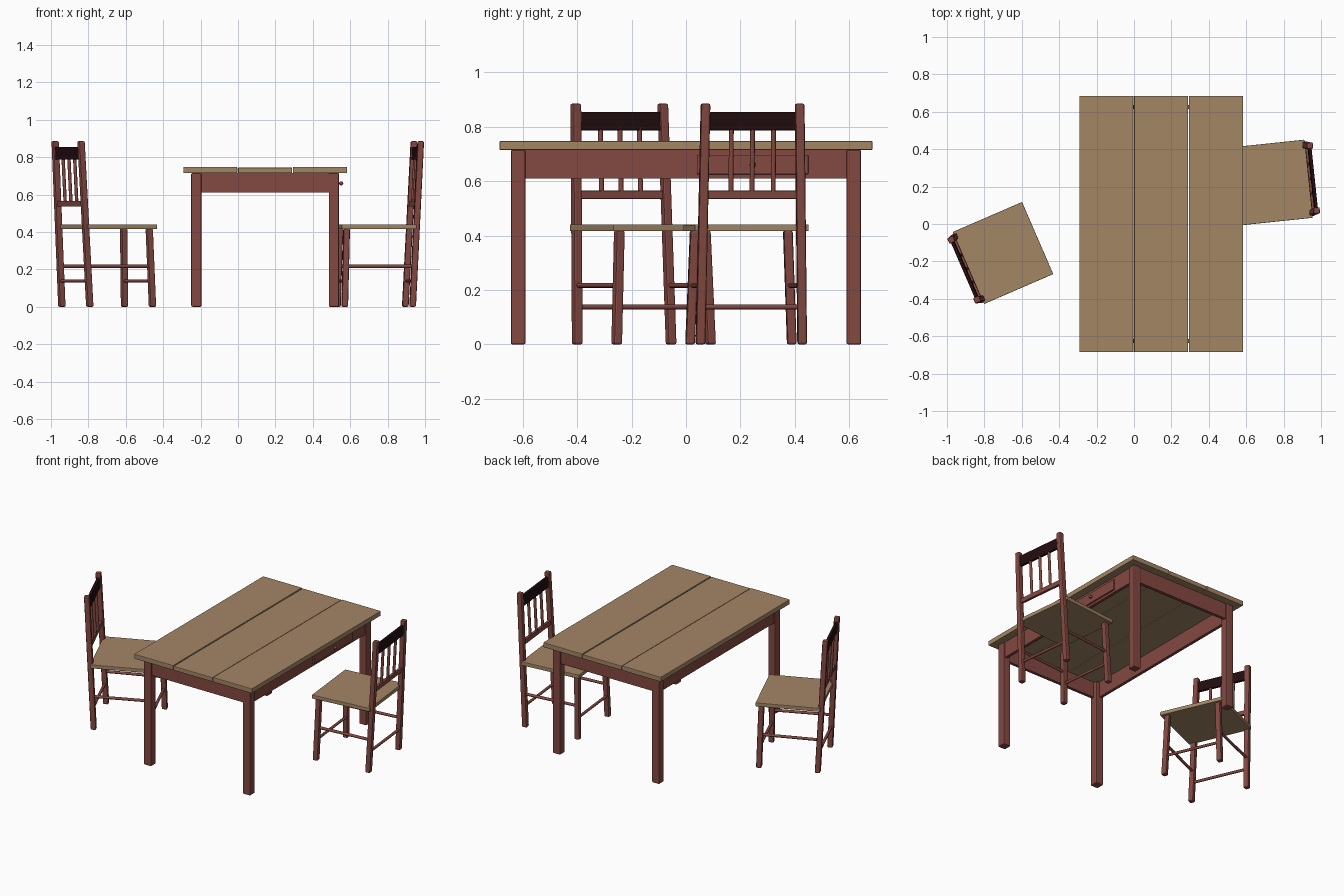
import bpy, bmesh, math
from mathutils import Matrix, Vector

cube = bpy.data.objects.get("Cube")
if cube:
    bpy.data.objects.remove(cube, do_unlink=True)


def material(name, rgb):
    m = bpy.data.materials.new(name)
    m.use_nodes = True
    m.diffuse_color = (*rgb, 1)
    bsdf = next(n for n in m.node_tree.nodes if n.type == 'BSDF_PRINCIPLED')
    bsdf.inputs["Base Color"].default_value = (*rgb, 1)
    return m


WOOD = material("tan wood", (0.37, 0.24, 0.13))
RED = material("red brown paint", (0.23, 0.066, 0.053))
DARK = material("dark brown", (0.016, 0.004, 0.005))


def finish(name, bm, mat, place, bevel=0.0):
    mesh = bpy.data.meshes.new(name)
    bmesh.ops.recalc_face_normals(bm, faces=bm.faces[:])
    bm.to_mesh(mesh)
    bm.free()
    mesh.materials.append(mat)
    ob = bpy.data.objects.new(name, mesh)
    bpy.context.collection.objects.link(ob)
    ob.matrix_world = place
    if bevel:
        mod = ob.modifiers.new("Bevel", 'BEVEL')
        mod.width = bevel
        mod.segments = 2
    return ob


def beam(name, low, high, size, mat, place=Matrix(), bevel=0.003):
    """Upright box of section size, leaning from the low to the high point."""
    bm = bmesh.new()
    bmesh.ops.create_cube(bm, size=1)
    low, high = Vector(low), Vector(high)
    for v in bm.verts:
        base = high if v.co.z > 0 else low
        v.co = base + Vector((v.co.x * size[0], v.co.y * size[1], 0))
    return finish(name, bm, mat, place, bevel)


def rod(name, a, b, radius, mat, place=Matrix()):
    """Round bar between two points."""
    a, b = Vector(a), Vector(b)
    bm = bmesh.new()
    turn = (b - a).to_track_quat('Z', 'Y').to_matrix().to_4x4()
    bmesh.ops.create_cone(bm, cap_ends=True, segments=12, radius1=radius, radius2=radius,
                          depth=(b - a).length,
                          matrix=Matrix.Translation((a + b) / 2) @ turn)
    ob = finish(name, bm, mat, place)
    for p in ob.data.polygons:
        p.use_smooth = len(p.vertices) == 4
    return ob


def block(name, lo, hi, mat, bevel=0.003):
    cx, cy = (lo[0] + hi[0]) / 2, (lo[1] + hi[1]) / 2
    return beam(name, (cx, cy, lo[2]), (cx, cy, hi[2]),
                (hi[0] - lo[0], hi[1] - lo[1]), mat, bevel=bevel)


# Table: three planks, four legs, aprons
MID_X, LEG_X, LEG_Y = 0.145, 0.368, 0.617
for i, side in enumerate(("right", "middle", "left")):
    x = MID_X + (i - 1) * 0.293
    top = 0.744 if side == "middle" else 0.747
    block(side + "_table_plank", (x - 0.1445, -0.685, 0.715), (x + 0.1445, 0.685, top), WOOD)
for sx, side in ((-1, "right"), (1, "left")):
    x = MID_X + sx * LEG_X
    for sy, end in ((-1, "front"), (1, "back")):
        beam(f"{end}_{side}_table_leg", (x, sy * LEG_Y, 0), (x, sy * LEG_Y, 0.715),
             (0.054, 0.054), RED, bevel=0.006)
    ax = x + sx * 0.008
    block(side + "_table_apron", (ax - 0.01, -LEG_Y, 0.61), (ax + 0.01, LEG_Y, 0.715), RED, 0)
for sy, end in ((-1, "front"), (1, "back")):
    y = sy * (LEG_Y + 0.008)
    block(end + "_table_apron", (MID_X - LEG_X, y - 0.01, 0.61),
          (MID_X + LEG_X, y + 0.01, 0.715), RED, 0)

# Drawer front with a round knob
block("drawer_front", (0.52, 0.04, 0.625), (0.541, 0.45, 0.697), RED, 0.004)
rod("drawer_knob_stem", (0.535, 0.245, 0.66), (0.55, 0.245, 0.66), 0.005, RED)
bm = bmesh.new()
bmesh.ops.create_uvsphere(bm, u_segments=12, v_segments=8, radius=0.011)
knob = finish("drawer_knob", bm, RED, Matrix.Translation((0.552, 0.245, 0.66)))
for p in knob.data.polygons:
    p.use_smooth = True


# Chairs, each built facing local +x around the seat centre
def chair(prefix, x, y, degrees):
    place = Matrix.Translation((x, y, 0)) @ Matrix.Rotation(math.radians(degrees), 4, 'Z')

    def post(z, s):
        t = z / 0.885
        return Vector((-0.182 - 0.045 * t, s * (0.188 - 0.014 * t), z))

    def leg(z, s):
        t = z / 0.42
        return Vector((0.183 - 0.012 * t, s * (0.188 - 0.016 * t), z))

    beam(prefix + "_seat", (0, 0, 0.416), (0, 0, 0.441), (0.403, 0.42), WOOD, place)
    for s, side in ((1, "left"), (-1, "right")):
        beam(f"{prefix}_{side}_back_post", post(0, s), post(0.885, s), (0.034, 0.034),
             RED, place, 0.007)
        beam(f"{prefix}_{side}_front_leg", leg(0, s), leg(0.418, s), (0.034, 0.034),
             RED, place, 0.007)
        rod(f"{prefix}_{side}_stretcher", post(0.217, s), leg(0.217, s), 0.009, RED, place)
    rod(prefix + "_back_stretcher", post(0.138, -1), post(0.138, 1), 0.009, RED, place)
    rod(prefix + "_front_stretcher", leg(0.138, -1), leg(0.138, 1), 0.009, RED, place)

    # Back rest: dark top rail, lower rail and three spindles
    for name, lo, hi, mat in (("top_rail", 0.787, 0.855, DARK), ("lower_rail", 0.535, 0.565, RED)):
        beam(f"{prefix}_{name}", post(lo, 0), post(hi, 0), (0.018, 0.345), mat, place, 0.002)
    for i in (-1, 0, 1):
        shift = Vector((0, i * 0.078, 0))
        rod(f"{prefix}_spindle_{i + 2}", post(0.55, 0) + shift, post(0.8, 0) + shift,
            0.009, RED, place)


chair("left_chair", 0.733, 0.221, 186)
chair("right_chair", -0.70, -0.155, 23.4)
